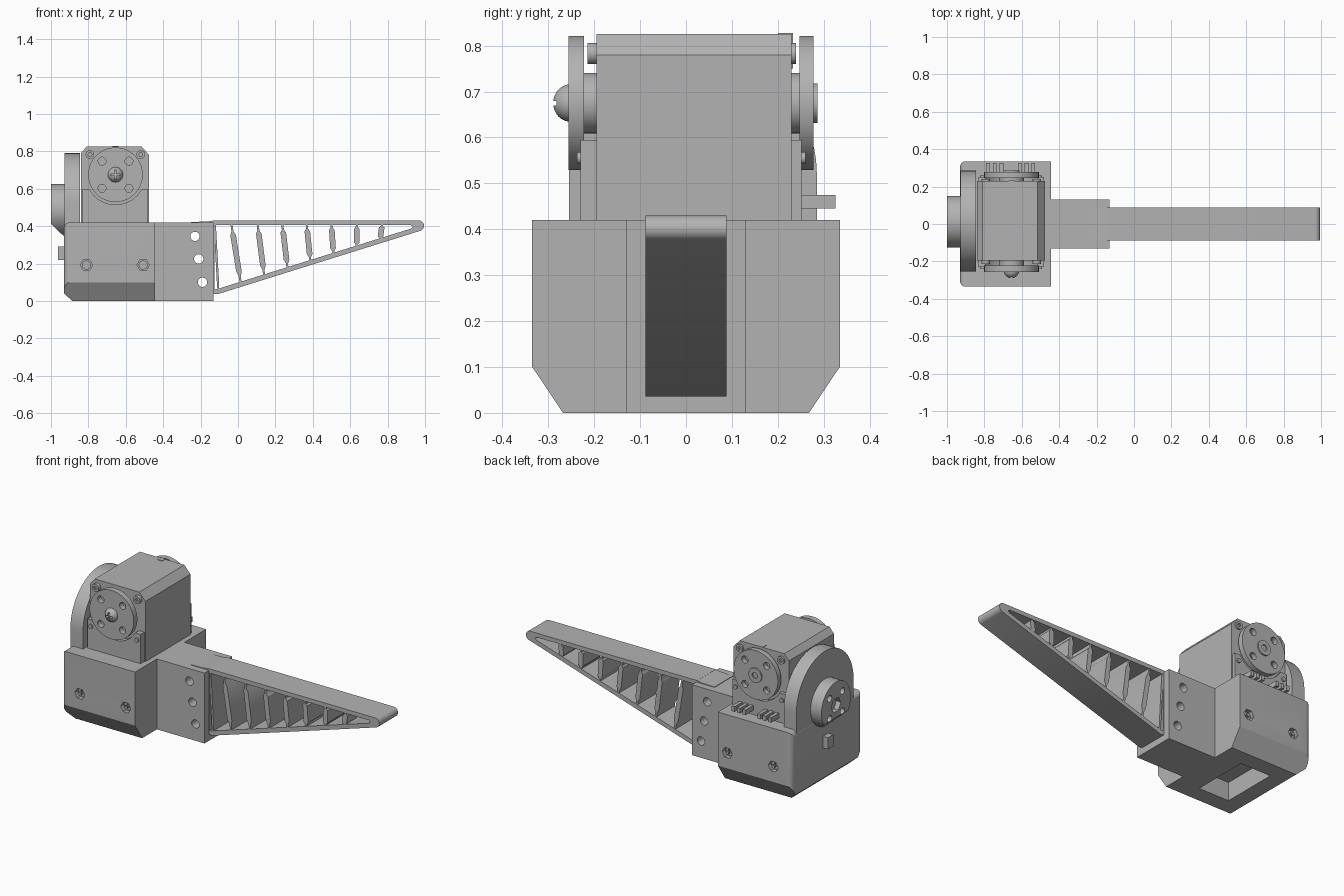
import bpy, bmesh
from math import sin, cos, radians, pi

old = bpy.data.objects.get("Cube")
if old:
    bpy.data.objects.remove(old, do_unlink=True)

grey = bpy.data.materials.new("plain grey")
grey.use_nodes = True
COLOR = (0.45, 0.45, 0.45, 1)
grey.diffuse_color = COLOR
grey.node_tree.nodes["Principled BSDF"].inputs["Base Color"].default_value = COLOR


def prism(name, pts, axis, lo, hi):
    """Extrude a 2D profile along an axis."""
    place = {"X": lambda u, v, t: (t, u, v),
             "Y": lambda u, v, t: (u, t, v),
             "Z": lambda u, v, t: (u, v, t)}[axis]
    bm = bmesh.new()
    ends = [[bm.verts.new(place(u, v, t)) for u, v in pts] for t in (lo, hi)]
    n = len(pts)
    for i in range(n):
        j = (i + 1) % n
        bm.faces.new((ends[0][i], ends[0][j], ends[1][j], ends[1][i]))
    for ring in ends:
        bm.faces.new(ring)
    bmesh.ops.recalc_face_normals(bm, faces=bm.faces)
    mesh = bpy.data.meshes.new(name)
    bm.to_mesh(mesh)
    bm.free()
    mesh.materials.append(grey)
    obj = bpy.data.objects.new(name, mesh)
    bpy.context.collection.objects.link(obj)
    return obj


def arc(c, r, a, b, n=32):
    return [(c[0] + r * cos(radians(a + (b - a) * i / n)),
             c[1] + r * sin(radians(a + (b - a) * i / n))) for i in range(n + 1)]


def disc(name, c, r, axis, lo, hi, n=48):
    return prism(name, arc(c, r, 0, 360, n)[:-1], axis, lo, hi)


def box(name, x, y, z):
    return prism(name, [(x[0], y[0]), (x[1], y[0]), (x[1], y[1]), (x[0], y[1])], "Z", *z)


def select(obj):
    bpy.ops.object.select_all(action="DESELECT")
    obj.select_set(True)
    bpy.context.view_layer.objects.active = obj


def cut(obj, *cutters):
    for c in cutters:
        m = obj.modifiers.new("cut", "BOOLEAN")
        m.operation, m.solver, m.object = "DIFFERENCE", "EXACT", c
        select(obj)
        bpy.ops.object.modifier_apply(modifier=m.name)
        bpy.data.objects.remove(c, do_unlink=True)
    return obj


def cross_slot(c, size, y0, y1):
    w = size / 5
    return [box("slot", (c[0] - a, c[0] + a), (y0, y1), (c[1] - b, c[1] + b))
            for a, b in ((size, w), (w, size))]


# Housing with chamfered underside and rounded rear corners
W, TOP, REAR, FACE = 0.335, 0.42, -0.93, -0.445
housing = prism("housing", [(-0.268, 0), (0.268, 0), (W, 0.1), (W, TOP), (-W, TOP), (-W, 0.1)],
                "X", REAR, FACE)
bm = bmesh.new()
bm.from_mesh(housing.data)
rear_edges = [e for e in bm.edges if all(v.co.x < -0.9 and abs(v.co.y) > 0.3 for v in e.verts)]
bmesh.ops.bevel(bm, geom=rear_edges, offset=0.03, segments=6, profile=0.5, affect="EDGES")
bm.to_mesh(housing.data)
bm.free()
cut(housing,
    prism("wedge", [(-0.96, 0.067), (-0.96, -0.05), (-0.83, -0.05)], "Y", -0.5, 0.5),
    box("window", (-0.79, -0.59), (-0.17, 0.17), (-0.1, 0.11)))
for side in (-1, 1):
    for x in (-0.81, -0.507):
        y0, y1 = sorted((side * 0.3, side * 0.4))
        cut(housing, disc("pocket", (x, 0.192), 0.033, "Y", y0, y1, 6))
        y0, y1 = sorted((side * 0.29, side * 0.318))
        cut(disc("housing_screw", (x, 0.192), 0.024, "Y", y0, y1, 24),
            *cross_slot((x, 0.192), 0.016, *sorted((side * 0.31, side * 0.33))))

# Neck with three through holes
neck = box("neck", (-0.46, -0.13), (-0.13, 0.13), (0, TOP))
cut(neck, *[disc("hole", c, 0.025, "Y", -0.3, 0.3, 24)
            for c in ((-0.23, 0.345), (-0.21, 0.225), (-0.19, 0.1))])
prism("finger_root", [(-0.25, 0.41), (-0.25, 0.423), (-0.17, 0.424), (-0.13, 0.43), (-0.13, 0.41)],
      "Y", -0.088, 0.088)

# Finger frame: tapered outline with a long window
outline = [(-0.135, 0.405), (-0.135, 0.43)] + arc((0.967, 0.402), 0.028, 90, -72, 12)
outline += [(-0.11, 0.036), (-0.135, 0.04)]
finger = prism("finger_frame", outline, "Y", -0.088, 0.088)
cut(finger, prism("gap", [(-0.126, 0.405), (0.925, 0.405), (0.935, 0.397), (0.925, 0.387),
                          (-0.11, 0.064), (-0.126, 0.062)], "Y", -0.3, 0.3))

# Finger ribs: thin at the ends, thick along the middle
ribs = [(-0.124, -0.105), (-0.035, 0.015), (0.105, 0.14), (0.237, 0.265), (0.367, 0.387),
        (0.5, 0.51), (0.635, 0.635), (0.77, 0.76)]
for i, (xt, xb) in enumerate(ribs):
    zt, zb = 0.408, 0.375 + (xb - 0.976) * 0.312 + 0.02
    thick = 0.006 if i == 0 else 0.015
    shape = [(0, 0.005), (0.12, 0.006), (0.18, thick), (0.8, thick), (0.88, 0.006), (1, 0.005)]
    path = [(xt + (xb - xt) * t + w, zt + (zb - zt) * t) for t, w in shape]
    path += [(xt + (xb - xt) * t - w, zt + (zb - zt) * t) for t, w in reversed(shape)]
    prism(f"finger_rib_{i + 1}", path, "Y", -0.086, 0.086)

# Rear arch, coupling hub and peg
arch = [(-0.255, 0.4)] + arc((0.015, 0.52), 0.27, 180, 0, 48) + [(0.285, 0.4)]
prism("rear_arch", arch, "X", -0.928, -0.845)
hub = disc("rear_hub", (0.013, 0.487), 0.138, "X", -1, -0.92)
cut(hub, prism("wedge", [(-1.05, 0.46), (-1.05, 0.3), (-0.93, 0.3), (-0.93, 0.345)], "Y", -0.4, 0.4),
    disc("hex", (0.013, 0.487), 0.045, "X", -1.1, -0.97, 6),
    *[disc("hole", (0.013 + 0.085 * cos(a), 0.487 + 0.085 * sin(a)), 0.02, "X", -1.1, -0.97, 20)
      for a in (pi / 4, 3 * pi / 4, 5 * pi / 4, 7 * pi / 4)])
box("rear_peg", (-0.962, -0.92), (-0.015, 0.035), (0.22, 0.29))

# Servo body with chamfered top, standing in the housing
CX, CZ = -0.655, 0.675
prism("servo_body", [(-0.84, 0.11), (-0.475, 0.11), (-0.475, 0.78), (-0.515, 0.825),
                     (-0.81, 0.825), (-0.84, 0.79)], "Y", -0.195, 0.23)
box("servo_cable_notch", (-0.67, -0.64), (0.2, 0.233), (0.75, 0.828))

# Servo side covers, cleared around the round horns
for name, y0, y1 in (("front", -0.23, -0.19), ("back", 0.22, 0.252)):
    cover = box(f"servo_{name}_cover", (-0.832, -0.482), (y0, y1), (0.4, 0.595))
    cut(cover, disc("clear", (CX, CZ), 0.16, "Y", -0.5, 0.5))
    a, b = (y0 - 0.008, y0 + 0.01) if y0 < 0 else (y1 - 0.01, y1 + 0.008)
    for x in (-0.81, -0.505):
        disc(f"{name}_cover_pin", (x, 0.555), 0.013, "Y", a, b, 16)
    a, b = (-0.215, -0.19) if y0 < 0 else (0.22, 0.24)
    for x in (-0.792, -0.52):
        screw = disc(f"{name}_corner_screw", (x, 0.783), 0.023, "Y", a, b, 20)
        cut(screw, disc("socket", (x, 0.783), 0.011, "Y", *((-0.3, -0.205) if y0 < 0 else (0.23, 0.3)), 6))

# Round horns with four holes, hubs behind them
for name, y0, y1, h0, h1 in (("front", -0.256, -0.222, -0.224, -0.19),
                             ("back", 0.247, 0.278, 0.225, 0.249)):
    horn = disc(f"{name}_horn", (CX, CZ), 0.146, "Y", y0, y1, 64)
    cut(horn, *[disc("hole", (CX + sx * 0.072, CZ + sz * 0.073), 0.021, "Y", -0.4, 0.4, 20)
                for sx in (-1, 1) for sz in (-1, 1)])
    disc(f"{name}_horn_hub", (CX, CZ), 0.066, "Y", h0, h1)

# Domed cross-head screw on the front, ring boss on the back
bpy.ops.mesh.primitive_uv_sphere_add(segments=32, ring_count=16, radius=1, location=(CX, -0.25, CZ))
dome = bpy.context.object
dome.name = "horn_screw"
dome.scale = (0.041, 0.04, 0.041)
bpy.ops.object.transform_apply(location=True, rotation=False, scale=True)
dome.data.materials.append(grey)
cut(dome, *cross_slot((CX, CZ), 0.024, -0.4, -0.272))
boss = disc("back_boss", (CX, CZ), 0.043, "Y", 0.25, 0.286)
cut(boss, disc("hole", (CX, CZ), 0.018, "Y", 0.265, 0.4, 24))

# Connector pins at the back, two groups of three
for group in (-0.745, -0.575):
    for k in (-1, 0, 1):
        x = group + k * 0.036
        box("connector_pin", (x - 0.01, x + 0.01), (0.2, 0.326), (0.445, 0.475))

# Smooth round surfaces, keep edges sharp
for obj in list(bpy.context.scene.objects):
    if obj.type == "MESH":
        select(obj)
        bpy.ops.object.shade_smooth_by_angle(angle=radians(30))
